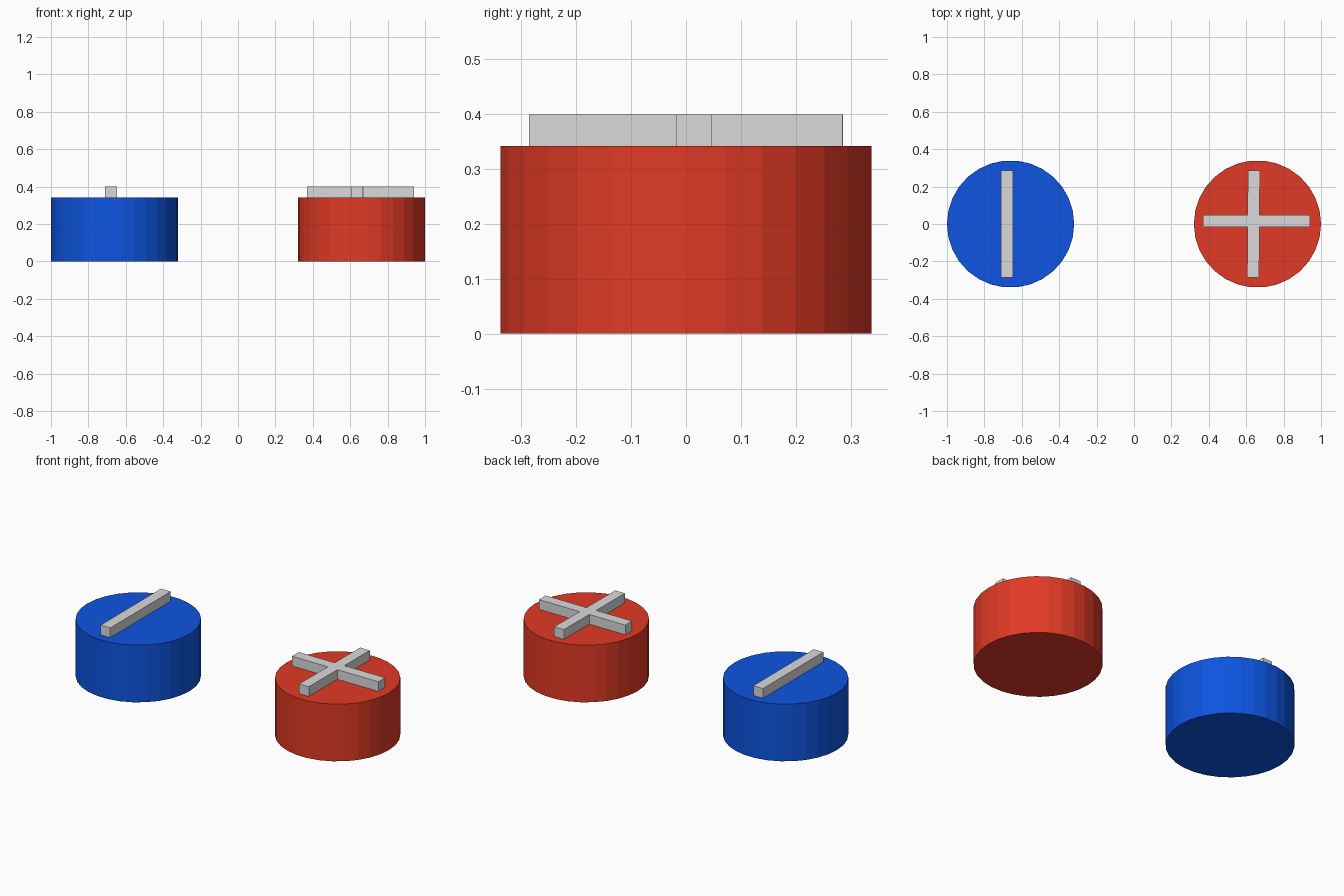
import bpy
import math

if "Cube" in bpy.data.objects:
    bpy.data.objects.remove(bpy.data.objects["Cube"])


def material(name, rgb):
    mat = bpy.data.materials.new(name)
    mat.use_nodes = True
    color = (*rgb, 1.0)
    mat.diffuse_color = color
    mat.node_tree.nodes["Principled BSDF"].inputs["Base Color"].default_value = color
    return mat


blue = material("blue", (0.004, 0.09, 0.75))
red = material("red", (0.75, 0.042, 0.018))
grey = material("light_grey", (0.7, 0.7, 0.7))

RADIUS, HEIGHT, TOP = 0.34, 0.342, 0.4
BAR_LENGTH, BAR_WIDTH = 0.572, 0.064


def base(name, x, mat):
    """Faceted round terminal body."""
    bpy.ops.mesh.primitive_cylinder_add(
        vertices=30, radius=RADIUS, depth=HEIGHT, location=(x, 0, HEIGHT / 2),
        rotation=(0, 0, math.pi / 2))
    obj = bpy.context.object
    obj.name = name
    obj.data.materials.append(mat)


def bar(name, x, y, angle):
    """Raised bar lying on a body, running along y before it is turned."""
    bpy.ops.mesh.primitive_cube_add(
        size=1, location=(x, y, (HEIGHT + TOP) / 2),
        rotation=(0, 0, math.radians(angle)))
    obj = bpy.context.object
    obj.name = name
    obj.scale = (BAR_WIDTH, BAR_LENGTH, TOP - HEIGHT)
    obj.data.materials.append(grey)


# Negative terminal with a single bar
base("blue_terminal", -0.66, blue)
bar("minus_bar", -0.678, 0, 0)

# Positive terminal with crossed bars
base("red_terminal", 0.66, red)
bar("plus_bar_lengthwise", 0.639, 0, -0.4)
bar("plus_bar_crosswise", 0.655, 0.015, 90)
